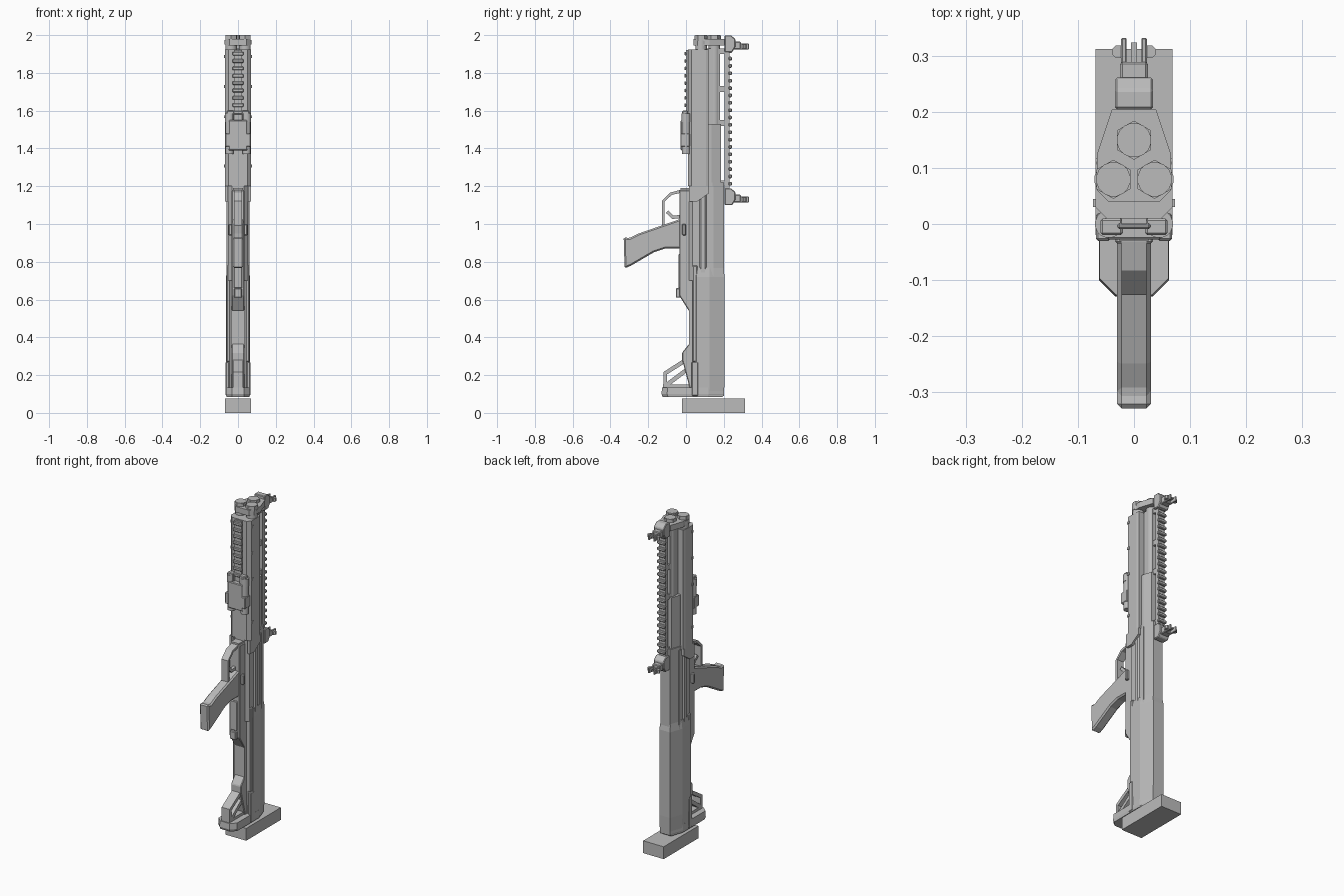
import bpy, bmesh, math
from mathutils import Vector

default_cube = bpy.data.objects.get("Cube")
if default_cube:
    bpy.data.objects.remove(default_cube, do_unlink=True)

grey = bpy.data.materials.new("plain grey")
grey.use_nodes = True
colour = (0.5, 0.5, 0.5, 1)
grey.diffuse_color = colour
grey.node_tree.nodes["Principled BSDF"].inputs["Base Color"].default_value = colour


def loft(name, rings, bevel=0.0):
    """Skin a stack of matching rings, cap both ends and make a grey object."""
    bm = bmesh.new()
    loops = [[bm.verts.new(point) for point in ring] for ring in rings]
    for low, high in zip(loops, loops[1:]):
        for i in range(len(low)):
            bm.faces.new((low[i - 1], low[i], high[i], high[i - 1]))
    bm.faces.new(loops[0])
    bm.faces.new(loops[-1])
    bmesh.ops.recalc_face_normals(bm, faces=bm.faces)
    mesh = bpy.data.meshes.new(name)
    bm.to_mesh(mesh)
    bm.free()
    mesh.materials.append(grey)
    obj = bpy.data.objects.new(name, mesh)
    bpy.context.collection.objects.link(obj)
    if bevel:
        modifier = obj.modifiers.new("edge bevel", "BEVEL")
        modifier.width, modifier.segments = bevel, 1
    return obj


def side(name, outline, half, offset=0, bevel=0.0):
    """Side outline (y, z) given thickness in x; an offset part is mirrored."""
    for middle in {offset, -offset}:
        rings = [[(x, y, z) for y, z in outline] for x in (middle - half, middle + half)]
        loft(name, rings, bevel)


def block(name, half, front, back, low, high, offset=0, bevel=0.0):
    outline = [(front, low), (back, low), (back, high), (front, high)]
    side(name, outline, half, offset, bevel)


def hull(name, half, front, back, levels, nose=0.02, spine=0.08):
    """Upright shell: nose cuts its front corners, spine slopes its back ones."""
    right = [(half - nose, front), (half, front + nose), (half, back - spine),
             (half - spine / 3, back)]
    outline = right + [(-x, y) for x, y in reversed(right)]
    centre = (front + back) / 2
    rings = [[(x * size, centre + (y - centre) * size, z) for x, y in outline]
             for z, size in levels]
    return loft(name, rings)


def tube(name, offset, y, low, high, radius, sides=16):
    """Upright round or faceted tube, mirrored when it is off centre."""
    turns = [math.tau * (i + 0.5) / sides for i in range(sides)]
    for middle in {offset, -offset}:
        rings = [[(middle + radius * math.cos(a), y + radius * math.sin(a), z) for a in turns]
                 for z in (low, high)]
        obj = loft(name, rings)
        for face in obj.data.polygons:
            face.use_smooth = sides > 8 and len(face.vertices) == 4


def strip(name, path, width, half):
    """Flat bar bent along a side path (y, z)."""
    points = [Vector(p) for p in path]
    left, right = [], []
    for i, point in enumerate(points):
        before, after = points[max(i - 1, 0)], points[min(i + 1, len(points) - 1)]
        along = (after - before).normalized()
        across = Vector((-along.y, along.x)) * width / 2
        left.append(point + across)
        right.insert(0, point - across)
    side(name, left + right, half)


def teeth(name, half, front, back, low, high, pitch=0.039):
    """Row of evenly spaced rail teeth."""
    for i in range(int((high - low) / pitch)):
        z = low + i * pitch
        block(name, half, front, back, z, z + pitch / 2, bevel=edge)


edge = 0.004
body, stock, core, rail = 0.069, 0.063, 0.034, 0.022    # half widths
bore, magazine, spread = 0.15, 0.08, 0.037              # tube positions
spine = 0.205                                           # back of the body

# Stand
block("stand", body, -0.02, 0.313, 0, 0.075)

# Stock with butt pad and open braces
hull("stock", stock, 0.035, spine, [(0.09, 0.95), (0.2, 1), (0.72, 1), (0.77, 0.9)])
block("stock_rail", 0.01, 0.035, 0.06, 0.27, 0.78, 0.05, edge)
block("stock_end_plate", 0.01, 0.03, 0.065, 0.09, 0.27, 0.055, edge)
hull("butt_pad", stock, -0.13, 0.2, [(0.085, 0.96), (0.1, 1), (0.135, 0.98)], nose=0.03)
strip("butt_brace", [(-0.11, 0.13), (-0.11, 0.21), (0, 0.28)], rail, 0.027)
strip("butt_brace", [(-0.1, 0.14), (0.05, 0.14)], rail, 0.027)
strip("butt_brace", [(-0.1, 0.15), (0.02, 0.24)], rail, 0.027)
side("butt_neck", [(0.05, 0.13), (0.02, 0.13), (-0.02, 0.28), (-0.02, 0.32), (0.02, 0.37),
                   (0.05, 0.37)], core, bevel=edge)
block("lower_spine", core, 0.015, magazine, 0.3, 0.75)
block("sling_catch", 0.02, -0.054, 0, 0.61, 0.66, bevel=edge)

# Receiver
side("receiver_lower", [(0.015, 0.54), (-0.035, 0.62), (-0.035, 1.18), (0.06, 1.18),
                        (0.06, 0.54)], core, bevel=edge)
hull("receiver_upper", 0.052, 0.015, 0.2, [(0.7, 1), (1.22, 1)], spine=0.06)
tube("receiver_tube", spread, 0.09, 0.72, 1.3, 0.025, 8)
block("receiver_rib", 0.006, 0.13, 0.145, 0.72, 1.2, 0.05)
block("side_button", 0.01, -0.02, 0, 0.94, 1, 0.04, edge)
block("loading_gate", rail, -0.041, -0.03, 0.66, 0.84, bevel=edge)

# Grip, trigger and guard
side("grip", [(-0.33, 0.93), (-0.3, 0.925), (-0.25, 0.95), (-0.02, 1.03), (-0.02, 0.87),
              (-0.11, 0.87), (-0.17, 0.85), (-0.29, 0.78), (-0.325, 0.765)],
     0.03, bevel=2 * edge)
strip("trigger_guard", [(0, 1.18), (-0.08, 1.16), (-0.12, 1.12), (-0.12, 0.98)], 0.015, rail)
block("guard_root", 0.026, -0.03, 0.02, 1.13, 1.19)
strip("trigger", [(-0.03, 1.04), (-0.07, 1.035), (-0.1, 1.065)], 0.018, 0.009)

# Barrel, twin magazine tubes and muzzles
hull("barrel_shroud", 0.048, 0.1, 0.185, [(1.19, 1), (1.53, 1)], spine=0.05)
hull("barrel_cradle", 0.03, 0.1, 0.18, [(1.53, 1), (1.93, 1)], spine=0.03)
for x, y in ((0, bore), (spread, magazine)):
    tube("muzzle_tube", x, y, 1.15, 2, 0.031)
    tube("muzzle_collar", x, y, 1.95, 1.975, 0.034)
    tube("muzzle_cap", x, y, 1.97, 1.997, 0.035, 6)
hull("muzzle_plate", 0.066, 0.04, spine, [(1.945, 1), (1.98, 1)])

# Sliding forend with its accessory rail
hull("forend", body, 0.01, 0.12, [(1.2, 1), (1.925, 1)], spine=0.015)
side("forend_tail", [(0.015, 1.2), (0.015, 1.12), (0.06, 1.12), (0.118, 1.16), (0.118, 1.2)],
     2 * edge, 0.061)
for z in (1.3, 1.56, 1.72, 1.88):
    block("forend_screw", edge, 0.03, 0.045, z, z + 0.015, body)
block("forend_rail", rail, 0, 0.012, 1.4, 1.92)
teeth("forend_rail_tooth", 0.03, -0.009, 0.002, 1.58, 1.94)

# Twin lamps under the forend
block("lamp_mount", 0.05, -0.028, 0.012, 1.39, 1.55, bevel=edge)
tube("lamp", 0.045, 0, 1.37, 1.54, rail)
tube("lamp_head", 0.045, 0, 1.54, 1.585, 0.025)
tube("lamp_lens", 0.045, 0, 1.58, 1.59, 0.012)
block("lamp_clamp", 0.013, -0.03, 0.02, 1.41, 1.48, 0.055, edge)
block("lamp_switch", 0.02, -0.02, 0.01, 1.55, 1.6, 0.04, edge)

# Top rail on its stand-offs
block("top_rail", rail, spine, 0.23, 1.11, 1.99)
teeth("top_rail_tooth", 0.027, 0.226, 0.243, 1.125, 1.99)
for z in (1.2, 1.52, 1.7, 1.9):
    block("rail_standoff", 0.018, 0.17, 0.21, z, z + 0.03)

# Front and rear sights
for z in (1.1, 1.91):
    middle, top = z + 0.03, z + 0.088
    side("sight_base", [(spine, z), (0.245, z), (0.262, middle), (0.262, top - 0.02),
                        (0.24, top), (spine, top)], core, bevel=edge)
    block("sight_block", 0.025, 0.25, 0.29, z + 0.015, z + 0.055, bevel=edge)
    block("sight_ear", 0.005, 0.28, 0.333, z + 0.015, z + 0.045, 0.018, edge / 2)
    block("sight_post", 0.005, 0.28, 0.325, middle - edge, middle + edge)
    tube("sight_knob", 0.028, 0.308, middle - 0.01, middle + 0.01, 0.012, 8)
